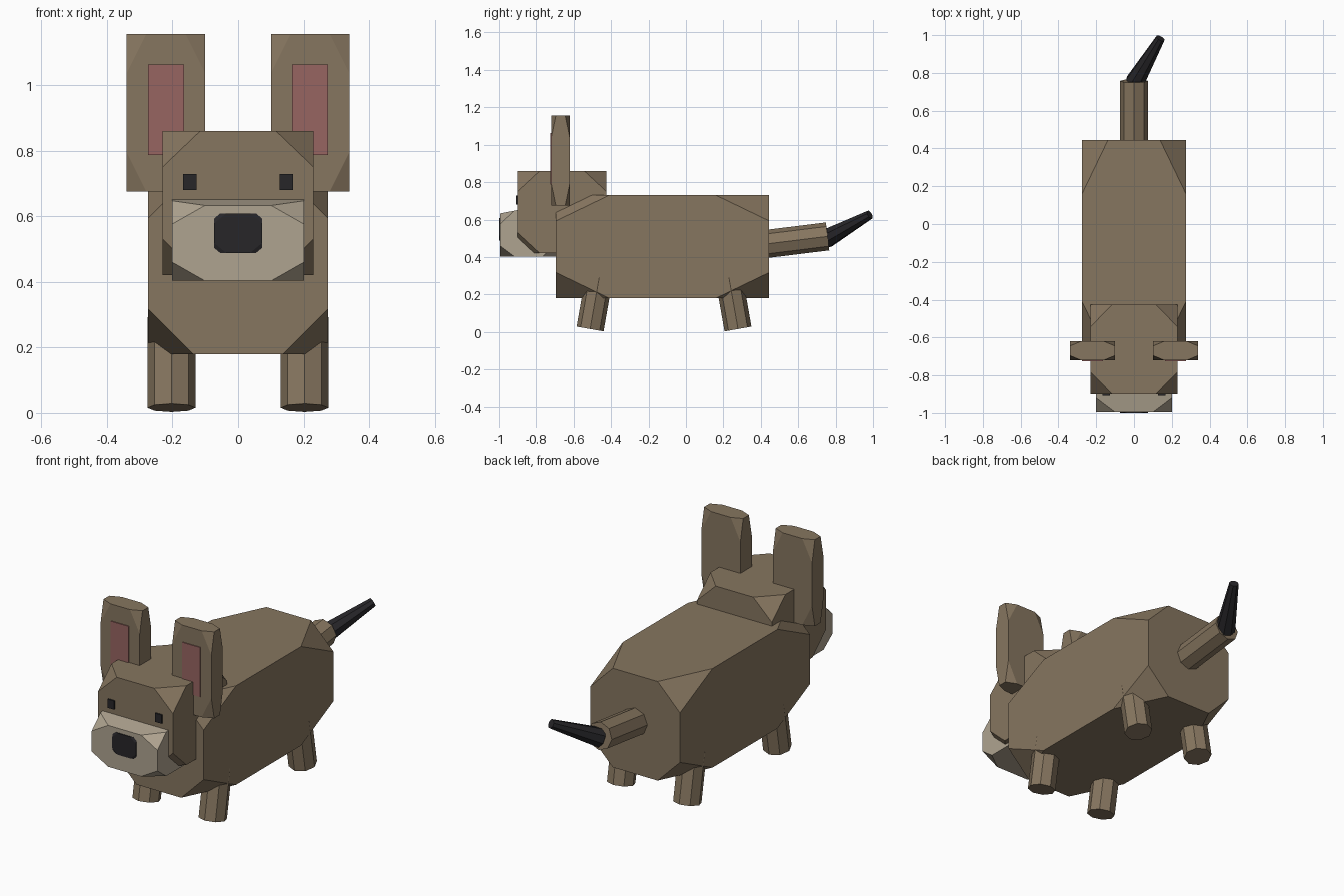
import bpy, bmesh, math
from itertools import product
from mathutils import Vector

if "Cube" in bpy.data.objects:
    bpy.data.objects.remove(bpy.data.objects["Cube"])


def material(name, rgb):
    m = bpy.data.materials.new(name)
    m.diffuse_color = (*rgb, 1)
    m.use_nodes = True
    m.node_tree.nodes["Principled BSDF"].inputs["Base Color"].default_value = m.diffuse_color
    return m


BROWN = material("brown", (0.24, 0.18, 0.115))
CREAM = material("cream", (0.43, 0.37, 0.28))
BLACK = material("black", (0.02, 0.019, 0.022))
PINK = material("pink", (0.31, 0.13, 0.12))


def finish(bm, name, mat):
    bmesh.ops.recalc_face_normals(bm, faces=bm.faces)
    me = bpy.data.meshes.new(name)
    bm.to_mesh(me)
    bm.free()
    me.materials.append(mat)
    ob = bpy.data.objects.new(name, me)
    bpy.context.collection.objects.link(ob)
    return ob


def block(name, x, y, z, mat, cut=True, front_height=1.0):
    """Box over the given ranges; cut corners at a quarter of each edge."""
    pts = []
    for s in product((0, 1), repeat=3):
        for axis in range(3) if cut else (None,):
            p = list(s)
            if axis is not None:
                p[axis] = 0.25 + 0.5 * p[axis]
            pts.append(p)
    bm = bmesh.new()
    for u, v, w in pts:
        w *= front_height + (1 - front_height) * v
        bm.verts.new((x[0] + u * (x[1] - x[0]),
                      y[0] + v * (y[1] - y[0]),
                      z[0] + w * (z[1] - z[0])))
    bmesh.ops.convex_hull(bm, input=bm.verts)
    bmesh.ops.dissolve_limit(bm, angle_limit=0.01, verts=bm.verts, edges=bm.edges)
    return finish(bm, name, mat)


def rod(name, a, b, r1, r2, mat):
    """Eight-sided tapered rod from a to b."""
    a, b = Vector(a), Vector(b)
    bm = bmesh.new()
    bmesh.ops.create_cone(bm, cap_ends=True, segments=8, radius1=r1,
                          radius2=r2, depth=(b - a).length)
    ob = finish(bm, name, mat)
    ob.rotation_mode = 'QUATERNION'
    ob.rotation_quaternion = Vector((0, 0, 1)).rotation_difference(b - a)
    ob.location = (a + b) / 2
    return ob


# body and head
block("body", (-0.275, 0.275), (-0.695, 0.445), (0.18, 0.73), BROWN)
block("head", (-0.23, 0.23), (-0.90, -0.425), (0.42, 0.86), BROWN)
block("muzzle", (-0.202, 0.202), (-0.995, -0.69), (0.403, 0.69), CREAM,
      front_height=0.80)
block("nose", (-0.073, 0.073), (-1.0, -0.96), (0.488, 0.608), BLACK)

for side, s in (("left", 1), ("right", -1)):
    def span(a, b):
        return tuple(sorted((s * a, s * b)))

    # ears and eyes
    block(f"{side}_ear", span(0.10, 0.34), (-0.72, -0.62), (0.675, 1.155), BROWN)
    block(f"{side}_inner_ear", span(0.165, 0.275), (-0.725, -0.70),
          (0.787, 1.062), PINK, cut=False)
    block(f"{side}_eye", span(0.126, 0.167), (-0.908, -0.88),
          (0.68, 0.728), BLACK, cut=False)

    # legs splay outward front and back
    t = math.radians(10)
    for end, y, d in (("front", -0.512, 1), ("rear", 0.278, -1)):
        foot = Vector((s * 0.203, y, 0.073 * math.sin(t) + 0.003))
        top = foot + 0.28 * Vector((0, d * math.sin(t), math.cos(t)))
        rod(f"{end}_{side}_leg", foot, top, 0.073, 0.073, BROWN)

# tail with dark tip bent to one side
rod("tail", (0, 0.40, 0.466), (0, 0.757, 0.51), 0.075, 0.075, BROWN)
rod("tail_tip", (0.004, 0.75, 0.498), (0.14, 0.983, 0.626), 0.053, 0.025, BLACK)
